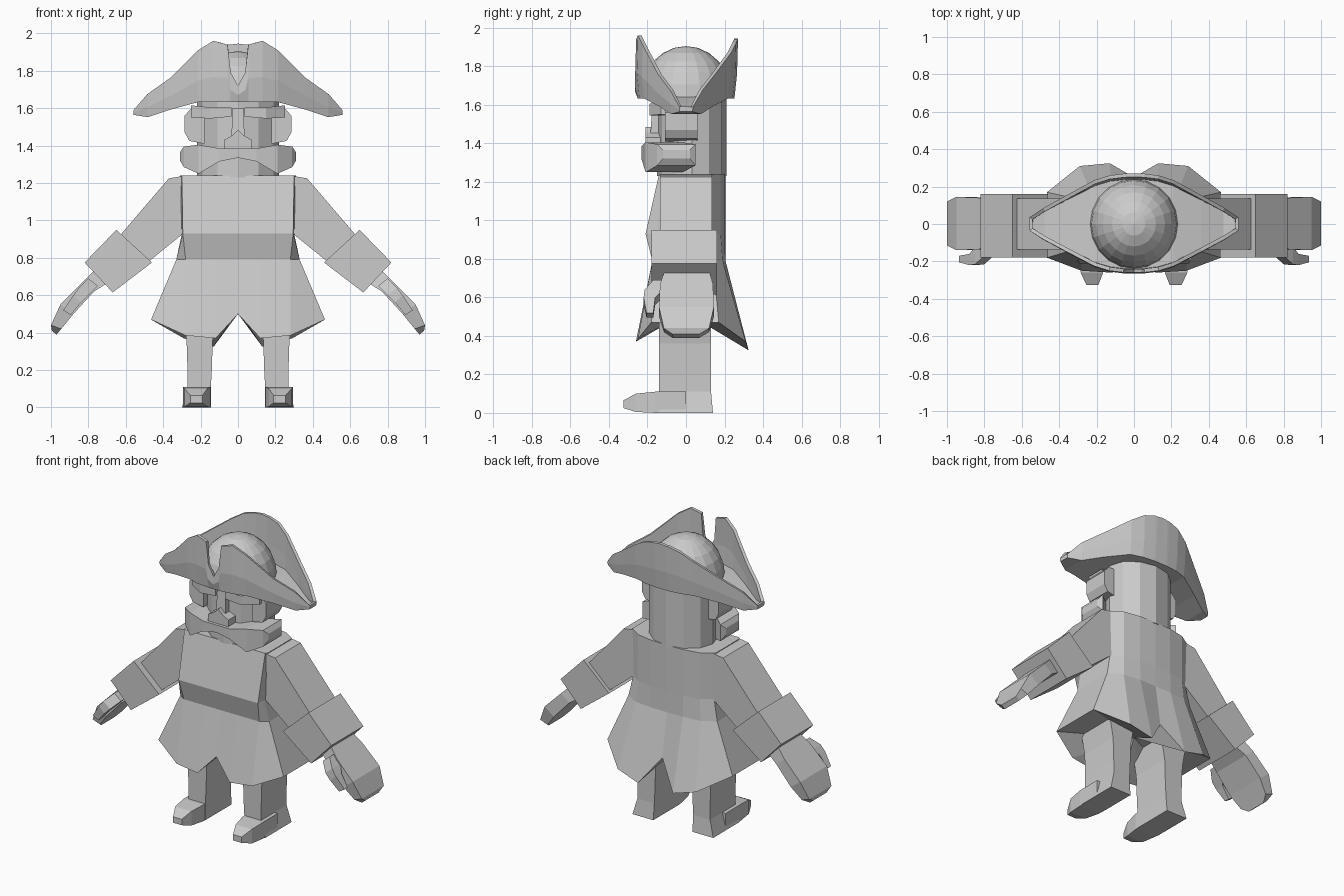
import bpy, bmesh
from mathutils import Vector

if "Cube" in bpy.data.objects:
    bpy.data.objects.remove(bpy.data.objects["Cube"])


def finish(name, bm, mirror=False, thick=0):
    bmesh.ops.remove_doubles(bm, verts=bm.verts, dist=0.0005)
    bmesh.ops.recalc_face_normals(bm, faces=bm.faces)
    me = bpy.data.meshes.new(name)
    bm.to_mesh(me)
    bm.free()
    ob = bpy.data.objects.new(name, me)
    bpy.context.collection.objects.link(ob)
    if mirror:
        ob.modifiers.new("Mirror", 'MIRROR')
    if thick:
        m = ob.modifiers.new("Solidify", 'SOLIDIFY')
        m.thickness, m.offset = thick, 0
    return ob


def loft(name, rings, mirror=True):
    """Skin closed rings of equal point count and cap both ends."""
    bm = bmesh.new()
    rows = [[bm.verts.new(p) for p in r] for r in rings]
    n = len(rows[0])
    for a, b in zip(rows, rows[1:]):
        for i in range(n):
            j = (i + 1) % n
            bm.faces.new((a[i], a[j], b[j], b[i]))
    bm.faces.new(rows[0])
    bm.faces.new(rows[-1])
    return finish(name, bm, mirror)


def prism(name, pts, y0, y1, mirror=True):
    return loft(name, [[(x, y, z) for x, z in pts] for y in (y0, y1)], mirror)


def z_box(z, x0, x1, y0, y1):
    return [(x0, y0, z), (x1, y0, z), (x1, y1, z), (x0, y1, z)]


def x_box(x, y0, y1, z0, z1):
    return [(x, y0, z0), (x, y1, z0), (x, y1, z1), (x, y0, z1)]


def y_box(y, x0, x1, z0, z1):
    return [(x0, y, z0), (x1, y, z0), (x1, y, z1), (x0, y, z1)]


def limb(ux, uz, lx, lz, y0, y1):
    return [(ux, y0, uz), (ux, y1, uz), (lx, y1, lz), (lx, y0, lz)]


# Coat: half rings from front centre round to back centre, flaring to a slit hem
def level(z, pts):
    return [(x, y, z) for x, y in pts]


levels = [
    level(1.24, [(0, -.14), (.12, -.14), (.30, -.14), (.31, -.12), (.31, .13), (.23, .18), (.12, .20), (0, .205)]),
    level(.93, [(0, -.21), (.12, -.21), (.295, -.21), (.30, -.15), (.30, .13), (.23, .18), (.12, .20), (0, .205)]),
    level(.79, [(0, -.175), (.12, -.175), (.28, -.175), (.33, -.14), (.33, .14), (.24, .19), (.12, .205), (0, .205)]),
    [(0, -.23, .50), (.12, -.26, .37), (.28, -.25, .385), (.465, -.18, .47),
     (.465, .17, .47), (.29, .31, .37), (.13, .325, .325), (0, .25, .50)],
]
bm = bmesh.new()
rows = [[bm.verts.new(p) for p in r] for r in levels]
for a, b in zip(rows, rows[1:]):
    for i in range(7):
        bm.faces.new((a[i], a[i + 1], b[i + 1], b[i]))
bm.faces.new(rows[0])
under = bm.verts.new((0, 0, .52))
for a, b in zip(rows[-1], rows[-1][1:]):
    bm.faces.new((a, b, under))
finish("coat", bm, True)

# Arms
prism("sleeve", [(.28, 1.24), (.37, 1.225), (.64, .91), (.49, .77), (.28, .94)], -.135, .135)
prism("cuff", [(.65, .95), (.82, .775), (.67, .615), (.46, .775)], -.18, .16)
loft("hand", [limb(.76, .74, .69, .67, -.11, .12), limb(.83, .67, .77, .62, -.135, .14),
              limb(.95, .55, .88, .50, -.14, .145), limb(1.0, .44, .945, .42, -.115, .12),
              limb(.995, .41, .97, .39, -.07, .07)])
loft("thumb", [limb(.80, .69, .75, .65, -.17, -.10), limb(.85, .64, .80, .60, -.215, -.12),
               limb(.88, .60, .84, .56, -.22, -.16), limb(.935, .52, .895, .495, -.205, -.17)])

# Boots
loft("leg", [z_box(.55, .10, .31, -.14, .13), z_box(.36, .135, .275, -.14, .13),
             z_box(.2, .14, .27, -.14, .13), z_box(.11, .145, .27, -.14, .13),
             z_box(0, .145, .30, -.14, .14)])
loft("foot", [y_box(.0, .145, .295, 0, .11), y_box(-.16, .147, .295, 0, .11),
              y_box(-.26, .165, .285, .005, .10), y_box(-.325, .19, .255, .025, .065)])

# Head
bm = bmesh.new()
bmesh.ops.create_cone(bm, cap_ends=True, segments=12, radius1=1, radius2=1, depth=1)
for v in bm.verts:
    v.co = Vector((v.co.x * .22, .03 + v.co.y * .18, 1.44 + v.co.z * .42))
finish("head", bm)
prism("nose", [(-.075, 1.37), (-.075, 1.43), (-.03, 1.455), (0, 1.485), (.03, 1.455),
               (.075, 1.43), (.075, 1.37)], -.21, -.12, False)
loft("nose_bridge", [z_box(1.44, -.035, .035, -.185, -.1), z_box(1.6, -.03, .03, -.175, -.1)], False)
prism("ear", [(.18, 1.41), (.26, 1.425), (.285, 1.47), (.285, 1.56), (.25, 1.60), (.18, 1.60)], -.11, .06)
loft("eyebrow", [x_box(.035, -.19, -.08, 1.555, 1.605), x_box(.15, -.19, -.06, 1.545, 1.605),
                 x_box(.25, -.13, .0, 1.55, 1.615)])
loft("moustache", [x_box(0, -.23, -.1, 1.335, 1.385), x_box(.1, -.23, -.1, 1.315, 1.385),
                   x_box(.21, -.21, -.02, 1.25, 1.405), x_box(.29, -.15, .05, 1.285, 1.395),
                   x_box(.31, -.12, .02, 1.32, 1.365)])

# Hat crown
bm = bmesh.new()
bmesh.ops.create_uvsphere(bm, u_segments=20, v_segments=12, radius=1)
bmesh.ops.bisect_plane(bm, geom=bm.verts[:] + bm.edges[:] + bm.faces[:],
                       plane_co=(0, 0, 0), plane_no=(0, 0, 1), clear_inner=True)
for v in bm.verts:
    v.co = Vector((v.co.x * .235, v.co.y * .24, 1.635 + v.co.z * .27))
finish("hat_crown", bm)

# Hat brim: lens-shaped floor with upturned front (notched) and back flaps
brim = [  # x, half depth, floor z, front top z, back top z
    (0, .255, 1.64, 1.72, 1.945), (.04, .255, 1.64, 1.79, 1.94), (.055, .254, 1.64, 1.94, 1.94),
    (.13, .245, 1.64, 1.96, 1.92), (.21, .22, 1.64, 1.91, 1.87), (.36, .14, 1.60, 1.76, 1.76),
    (.48, .075, 1.56, 1.675, 1.675), (.55, .03, 1.57, 1.59, 1.59)]
bm = bmesh.new()
rows = []
for x, d, zb, zf, zk in brim:
    pts = [(x, -d * .98, zf), (x, -d, (zb * .6 + zf * .4)), (x, -d * .96, zb),
           (x, d * .96, zb), (x, d, (zb * .6 + zk * .4)), (x, d * 1.02, zk)]
    rows.append([bm.verts.new(p) for p in pts])
for a, b in zip(rows, rows[1:]):
    for i in range(5):
        bm.faces.new((a[i], a[i + 1], b[i + 1], b[i]))
bm.faces.new(rows[-1])
finish("hat_brim", bm, True, .02)
